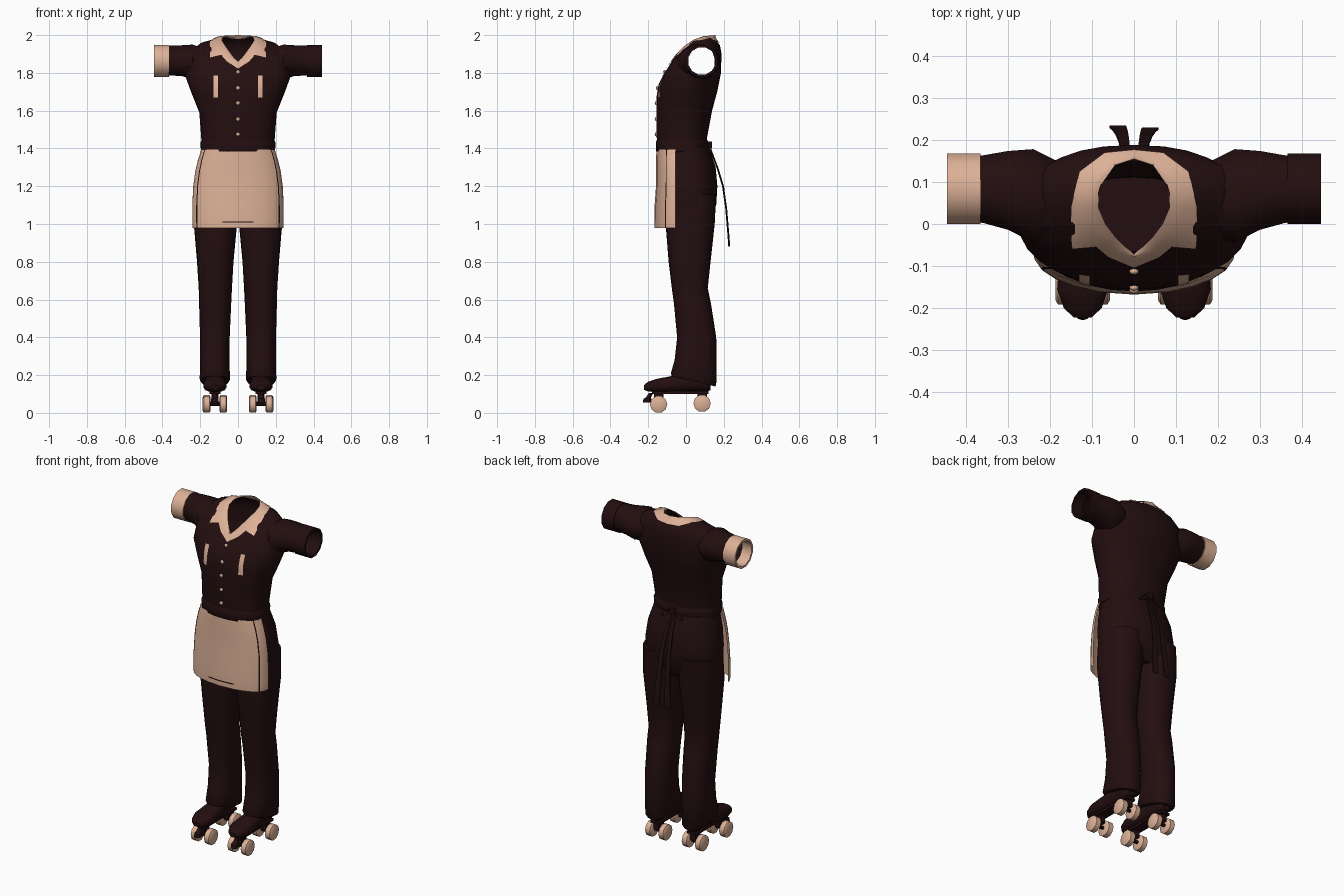
import bpy, bmesh, math
from mathutils import Vector

if "Cube" in bpy.data.objects:
    bpy.data.objects.remove(bpy.data.objects["Cube"])


def material(name, rgb):
    m = bpy.data.materials.new(name)
    m.use_nodes = True
    m.diffuse_color = (*rgb, 1)
    bsdf = next(n for n in m.node_tree.nodes if n.type == 'BSDF_PRINCIPLED')
    bsdf.inputs["Base Color"].default_value = (*rgb, 1)
    bsdf.inputs["Roughness"].default_value = 0.8
    return m


DARK = material("dark_brown", (0.017, 0.0045, 0.005))
CREAM = material("warm_cream", (0.72, 0.44, 0.31))


def finish(name, bm, mats, angle=40):
    bmesh.ops.recalc_face_normals(bm, faces=bm.faces)
    me = bpy.data.meshes.new(name)
    bm.to_mesh(me)
    bm.free()
    for m in mats:
        me.materials.append(m)
    ob = bpy.data.objects.new(name, me)
    bpy.context.collection.objects.link(ob)
    smooth(ob, angle)
    return ob


def smooth(ob, angle=40):
    bpy.ops.object.select_all(action='DESELECT')
    ob.select_set(True)
    bpy.context.view_layer.objects.active = ob
    bpy.ops.object.shade_smooth_by_angle(angle=math.radians(angle))


def skin(name, rings, mats, closed=True, caps=True, cap_mat=0, rule=None):
    """Skin consecutive rows of points; caps are fans about the row centre."""
    bm = bmesh.new()
    rows = [[bm.verts.new(p) for p in r] for r in rings]
    n = len(rows[0])
    for i in range(len(rows) - 1):
        for j in range(n if closed else n - 1):
            k = (j + 1) % n
            f = bm.faces.new((rows[i][j], rows[i][k], rows[i + 1][k], rows[i + 1][j]))
            if rule:
                f.material_index = rule(i, j)
    if closed and caps:
        for r in (rows[0], rows[-1]):
            c = bm.verts.new(sum((v.co for v in r), Vector()) / n)
            for j in range(n):
                bm.faces.new((r[j], r[(j + 1) % n], c)).material_index = cap_mat
    return finish(name, bm, mats)


def power(v, n):
    return math.copysign(abs(v) ** (2 / n), v)


def level(x, rx, yf, yb, zf, zb=None, zs=None, n=2.3, count=28):
    """Roughly level ring; front, back and side heights may differ."""
    zb = zf if zb is None else zb
    zs = (zf + zb) / 2 if zs is None else zs
    pts = []
    for i in range(count):
        a = 2 * math.pi * i / count
        s, c = power(math.sin(a), n), power(math.cos(a), n)
        z = (zf + zb) / 2 + c * (zb - zf) / 2 + (zs - (zf + zb) / 2) * math.sin(a) ** 2
        pts.append((x + rx * s, (yf + yb) / 2 + c * (yb - yf) / 2, z))
    return pts


def side_ring(x, y, ry, z, rz, count=12):
    return [(x, y + ry * math.sin(2 * math.pi * (i + .5) / count),
             z + rz * math.cos(2 * math.pi * (i + .5) / count)) for i in range(count)]


def box(name, centre, size, mat):
    bm = bmesh.new()
    bmesh.ops.create_cube(bm, size=1)
    for v in bm.verts:
        v.co = Vector(centre) + Vector(a * b for a, b in zip(v.co, size))
    return finish(name, bm, [mat])


# Hollow shirt: body and sleeves joined, then opened at neck, waist and arms
body = [(.19, -.152, .11, 1.38), (.195, -.155, .112, 1.46), (.205, -.155, .138, 1.58, 1.6),
        (.245, -.155, .165, 1.68, 1.7), (.278, -.145, .185, 1.74, 1.8, 1.78),
        (.262, -.12, .188, 1.79, 1.9, 1.9), (.2, -.1, .18, 1.82, 1.945, 1.945),
        (.13, -.085, .165, 1.845, 1.965, 1.962), (.085, -.065, .15, 1.865, 1.98, 1.97)]
shirt = skin("shirt", [level(0, *b) for b in body], [DARK, CREAM], cap_mat=1)
arm = [(.44, .083, .078, 1.862, .078), (.36, .083, .083, 1.865, .082), (.3, .08, .097, 1.865, .084),
       (.24, .067, .115, 1.858, .095), (.1, .06, .05, 1.86, .04)]
arm_rings = [side_ring(-a[0], *a[1:]) for a in arm] + [side_ring(*a) for a in arm[::-1]]
sleeves = skin("sleeves", arm_rings, [DARK, CREAM], cap_mat=1)
join = shirt.modifiers.new("join", 'BOOLEAN')
join.operation, join.object, join.solver = 'UNION', sleeves, 'EXACT'
bpy.context.view_layer.objects.active = shirt
bpy.ops.object.modifier_apply(modifier="join")
bpy.data.objects.remove(sleeves)
bm = bmesh.new()
bm.from_mesh(shirt.data)
bmesh.ops.delete(bm, geom=[f for f in bm.faces if f.material_index == 1], context='FACES')
bm.to_mesh(shirt.data)
bm.free()
smooth(shirt, 50)
bpy.context.view_layer.update()

# Cuffs: folded bands, one of each colour
for s, name, mat in ((-1, "right_cuff", CREAM), (1, "left_cuff", DARK)):
    path = [(.365, .08), (.365, .087), (.445, .087), (.445, .074), (.38, .074)]
    skin(name, [side_ring(s * x, .084, r, 1.863, r) for x, r in path], [mat], caps=False)


def drop(x, y, z):
    """Height of the shirt below a point, or the given height if missed."""
    hit, loc, _, _ = shirt.ray_cast(Vector((x, y, 3)), Vector((0, 0, -1)))
    return loc.z if hit and loc.z > 1.75 else z


def front_y(x, z):
    hit, loc, _, _ = shirt.ray_cast(Vector((x, -2, z)), Vector((0, 1, 0)))
    return loc.y if hit else -.15


# Pointed collar draped on the shoulders
inner = [(0, .155, 2), (.045, .14, 1.998), (.08, .09, 1.987), (.085, .04, 1.972),
         (.068, 0, 1.945), (.045, -.03, 1.912), (.02, -.055, 1.88), (0, -.07, 1.858)]
outer = [(0, .177), (.07, .17), (.13, .125), (.15, .04), (.148, -.06), (.09, -.055), (.06, -.08), (0, -.105)]
for s, name in ((1, "collar_left"), (-1, "collar_right")):
    rows = []
    for (ax, ay, az), (bx, by) in zip(inner, outer):
        row = [(s * ax, ay, az)]
        for t in (.25, .5, .75, 1):
            x, y = s * (ax + (bx - ax) * t), ay + (by - ay) * t
            row.append((x, y, drop(x, y, az - .04 * t) + .01))
        rows.append(row)
    skin(name, rows, [CREAM], closed=False)

# Buttons and chest pocket trims
for i, z in enumerate((1.805, 1.72, 1.64, 1.555, 1.475)):
    bm = bmesh.new()
    bmesh.ops.create_uvsphere(bm, u_segments=10, v_segments=6, radius=.011)
    for v in bm.verts:
        v.co = Vector((v.co.x, v.co.y * .7 + front_y(0, z) - .003, v.co.z + z))
    finish(f"button_{i + 1}", bm, [CREAM])
for s, name in ((1, "left_pocket_trim"), (-1, "right_pocket_trim")):
    rows = [[(s * x, front_y(s * x, z) - .005, z) for x in (.105, .118, .131)]
            for z in (1.67, 1.7, 1.73, 1.76, 1.785)]
    skin(name, rows, [CREAM], closed=False)

# Trousers
hips = [(.188, -.145, .125, 1.4), (.216, -.146, .157, 1.3), (.229, -.14, .166, 1.2),
        (.232, -.125, .16, 1.1), (.2, -.08, .11, 1.02)]
skin("trouser_hips", [level(0, *h) for h in hips], [DARK])
leg = [(.005, .226, -.105, .16, 1.16), (.005, .234, -.108, .152, 1.0), (.024, .217, -.092, .13, .8),
       (.032, .208, -.075, .115, .66), (.036, .206, -.064, .132, .58), (.044, .201, -.047, .16, .4),
       (.046, .2, -.06, .162, .28), (.042, .203, -.08, .16, .21, .15), (.05, .195, -.075, .155, .195, .14)]
for s, side in ((1, "left"), (-1, "right")):
    rings = [level(s * (l[0] + l[1]) / 2, (l[1] - l[0]) / 2, *l[2:], count=20) for l in leg]
    skin(side + "_trouser_leg", rings, [DARK])

# Waistband, with a bow and two tails behind
band = [(.186, -.15, .11, 1.375), (.196, -.158, .118, 1.385), (.199, -.16, .12, 1.43),
        (.192, -.155, .113, 1.445)]
skin("waistband", [level(0, *b) for b in band], [DARK], caps=False)
box("bow_knot", (0, .125, 1.42), (.03, .025, .035), DARK)
tail = [(.12, 1.42), (.138, 1.37), (.168, 1.29), (.195, 1.2), (.212, 1.08), (.222, .96), (.228, .88)]
for s, side in ((1, "left"), (-1, "right")):
    rows = []
    for i, (y, z) in enumerate(tail):
        x, w = .008 + .004 * i, .008 + .003 * i
        y -= .004 * (s + 1) / 2
        rows.append([(s * (x - w / 2), y, z), (s * (x + w), y, z),
                     (s * (x + w), y + .006, z), (s * (x - w / 2), y + .006, z)])
    skin(side + "_bow_tail", rows, [DARK])
    loop = []
    for i in range(13):
        a = 2 * math.pi * i / 12
        x, z = .035 - .035 * math.cos(a), 1.42 - .02 * (1 - math.cos(a)) + .014 * math.sin(a)
        loop.append([(s * x, .118, z), (s * x, .135, z)])
    skin(side + "_bow_loop", loop, [DARK], closed=False)

# Half apron with dark stitched lines near its edges
angles = [-90, -78, -66, -63, -50, -35, -20, 0, 20, 35, 50, 63, 66, 78, 90]
drape = [(1.395, .194, -.157), (1.34, .212, -.158), (1.28, .226, -.158), (1.2, .237, -.159),
         (1.1, .242, -.166), (1.014, .242, -.168), (1.007, .242, -.168), (.98, .24, -.168)]
rows = [[(w * math.sin(math.radians(a)), -.055 + (yf + .055) * power(math.cos(math.radians(a)), 2.3), z)
         for a in angles] for z, w, yf in drape]
skin("apron", rows, [CREAM, DARK], closed=False,
     rule=lambda i, j: int(j in (2, 11) or (i == 5 and j in (6, 7))))

# Roller skates
shoe = [(-.222, .022, .122, .148), (-.2, .046, .113, .165), (-.155, .062, .11, .18),
        (-.06, .055, .112, .198), (0, .05, .115, .23), (.07, .047, .115, .25),
        (.115, .043, .115, .25), (.13, .025, .12, .22)]
for s, side in ((1, "left"), (-1, "right")):
    cx = s * .122
    rings = []
    for y, w, lo, hi in shoe:
        ring = []
        for i in range(14):
            a = 2 * math.pi * i / 14
            ring.append((cx + w * power(math.sin(a), 2.6), y, (lo + hi) / 2 + (hi - lo) / 2 * power(math.cos(a), 2.6)))
        rings.append(ring)
    skin(side + "_boot", rings, [DARK])
    box(side + "_skate_plate", (cx, -.03, .108), (.06, .3, .014), DARK)
    skin(side + "_toe_stop", [level(cx, r, y - r, y + r, z, n=2, count=10)
                              for r, y, z in ((.012, -.185, .105), (.014, -.2, .08), (.021, -.204, .076),
                                              (.021, -.208, .056))], [DARK])
    for end, y in (("front", -.145), ("rear", .085)):
        z = .045 if end == "front" else .05
        box(f"{side}_{end}_truck", (cx, y, .085), (.035, .05, .045), DARK)
        skin(f"{side}_{end}_axle", [side_ring(cx + d, y, .01, z, .01, 8) for d in (-.05, .05)], [DARK])
        for k, d in (("inner", -s * .044), ("outer", s * .044)):
            prof = [(-.021, .036), (-.015, .046), (.015, .046), (.021, .036)]
            skin(f"{side}_{end}_{k}_wheel", [side_ring(cx + d + e, y, r, z, r, 10) for e, r in prof], [CREAM])
